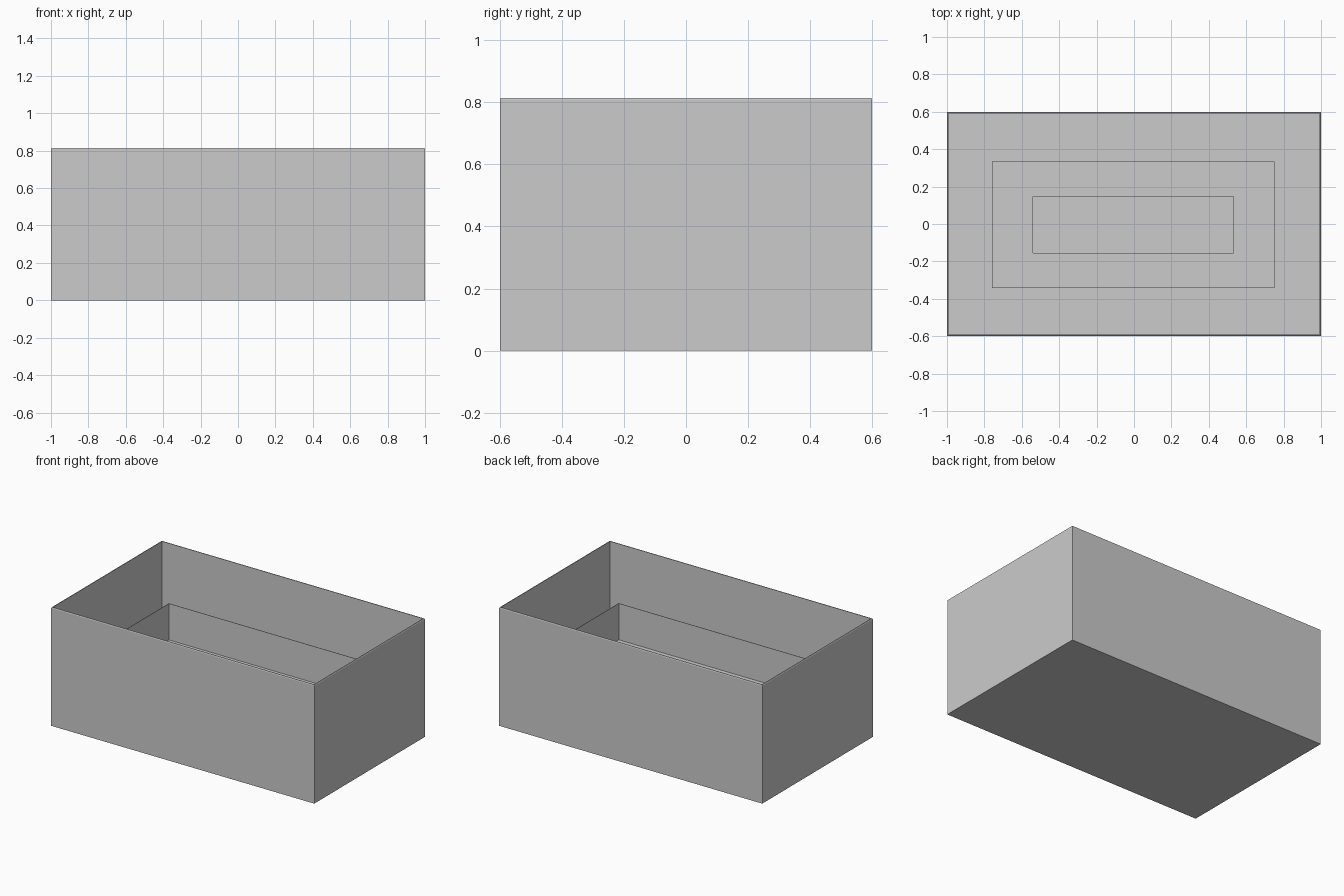
import bpy, bmesh

if "Cube" in bpy.data.objects:
    bpy.data.objects.remove(bpy.data.objects["Cube"])


def stepped_box(name, profile, closed=False):
    """Stack rectangles (half_x, half_y, z, centre offset) and skin them."""
    bm = bmesh.new()
    rings = []
    for hx, hy, z, c in profile:
        rings.append([bm.verts.new((c + sx * hx, c + sy * hy, z))
                      for sx, sy in ((-1, -1), (1, -1), (1, 1), (-1, 1))])
    pairs = list(zip(rings, rings[1:]))
    if closed:
        pairs.append((rings[-1], rings[0]))
    else:
        bm.faces.new(rings[0][::-1])
        bm.faces.new(rings[-1])
    for a, b in pairs:
        for i in range(4):
            j = (i + 1) % 4
            bm.faces.new((a[i], a[j], b[j], b[i]))
    bmesh.ops.recalc_face_normals(bm, faces=bm.faces)
    mesh = bpy.data.meshes.new(name)
    bm.to_mesh(mesh)
    bm.free()
    obj = bpy.data.objects.new(name, mesh)
    bpy.context.collection.objects.link(obj)
    return obj


RIM, MID, FLOOR, PIT = 0.815, 0.55, 0.30, 0.04
OFF = -0.004  # the inner parts sit slightly off centre

# Outer box with thin chamfered rim, inner floor and central recess
stepped_box("outer_box", [
    (1.0, 0.6, 0.0, 0),
    (1.0, 0.6, 0.81, 0),
    (0.997, 0.597, RIM, 0),
    (0.992, 0.592, RIM, 0),
    (0.992, 0.592, FLOOR, 0),
    (0.535, 0.15, FLOOR, OFF),
    (0.535, 0.15, PIT, OFF),
])

# Thin inner wall standing on the floor
stepped_box("inner_wall", [
    (0.755, 0.3375, FLOOR, OFF),
    (0.755, 0.3375, MID, OFF),
    (0.752, 0.3345, MID, OFF),
    (0.752, 0.3345, FLOOR, OFF),
], closed=True)
